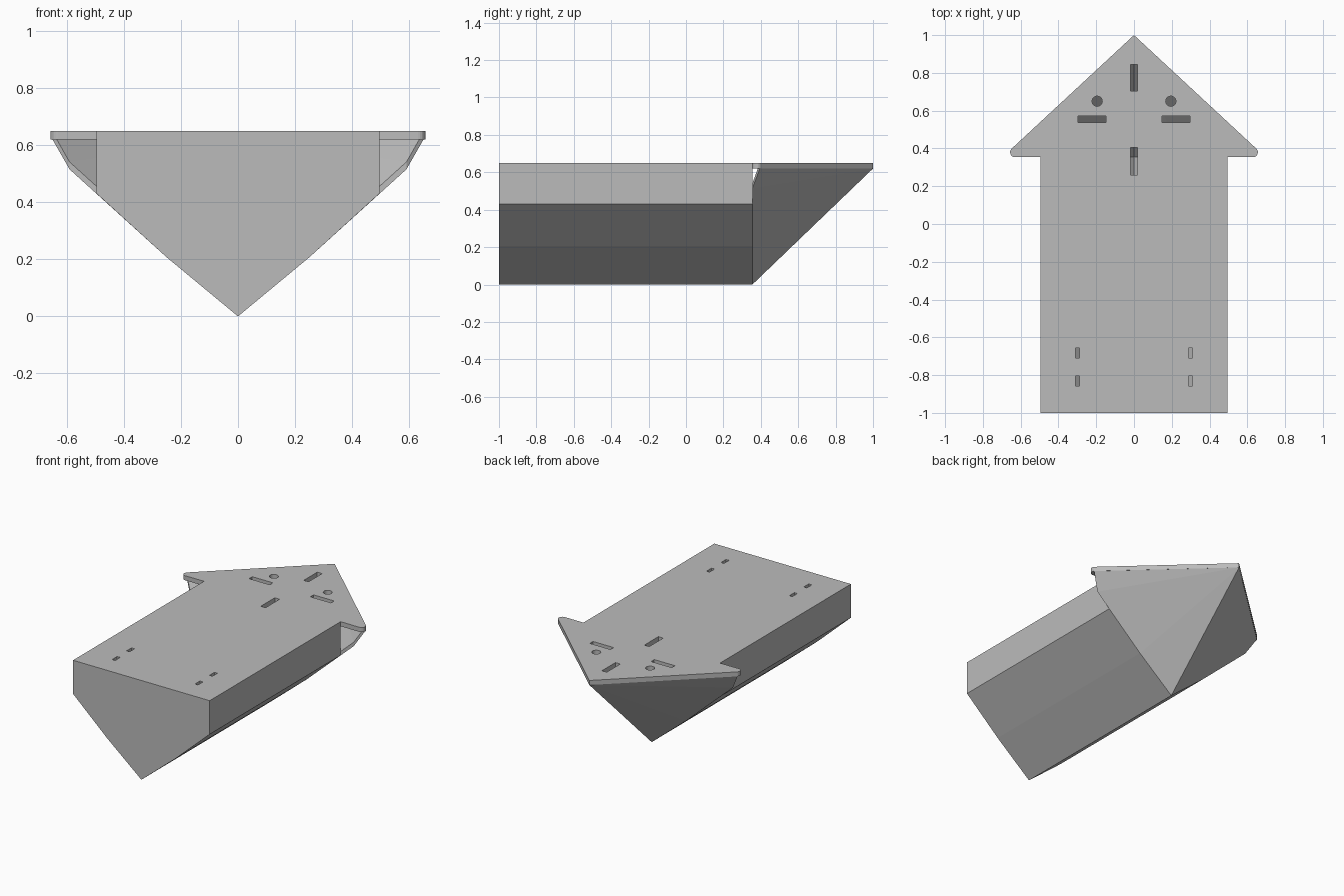
import bpy, bmesh, math

cube = bpy.data.objects.get("Cube")
if cube:
    bpy.data.objects.remove(cube, do_unlink=True)

grey = bpy.data.materials.new("plain grey")
grey.use_nodes = True
colour = (0.5, 0.5, 0.5, 1)
grey.diffuse_color = colour
grey.node_tree.nodes["Principled BSDF"].inputs["Base Color"].default_value = colour

TRANSOM, WALL, SHOULDER, DECK, TOP = -1.0, -0.975, 0.355, 0.62, 0.65


def finish(name, bm):
    bmesh.ops.recalc_face_normals(bm, faces=bm.faces)
    mesh = bpy.data.meshes.new(name)
    bm.to_mesh(mesh)
    bm.free()
    mesh.materials.append(grey)
    obj = bpy.data.objects.new(name, mesh)
    bpy.context.collection.objects.link(obj)
    return obj


def add_prism(bm, points, offset):
    """Extrude a flat outline along an offset into a closed solid."""
    a = [bm.verts.new(p) for p in points]
    b = [bm.verts.new([c + d for c, d in zip(p, offset)]) for p in points]
    bm.faces.new(a)
    bm.faces.new(b)
    n = len(a)
    for i in range(n):
        j = (i + 1) % n
        bm.faces.new((a[i], a[j], b[j], b[i]))


def mirrored(half):
    """Complete a half profile that starts on the centre line."""
    return [(-x, z) for x, z in reversed(half[1:])] + half


# Hollow V hull and its front wall
outer = mirrored([(0, 0), (0.25, 0.207), (0.495, 0.43), (0.495, DECK)])
inner = mirrored([(0, 0.026), (0.25, 0.233), (0.475, 0.44), (0.475, DECK)])

bm = bmesh.new()
ring = outer + inner[::-1]
add_prism(bm, [(x, WALL, z) for x, z in ring], (0, SHOULDER - WALL, 0))
finish("hull_shell", bm)

bm = bmesh.new()
add_prism(bm, [(x, TRANSOM, z) for x, z in outer], (0, WALL - TRANSOM, 0))
finish("hull_front_wall", bm)

# Hollow bow, fanned from the tip, open behind the shoulders
bow_outer = [(0, SHOULDER, 0), (0.25, SHOULDER, 0.207),
             (0.59, SHOULDER, 0.515), (0.65, 0.395, DECK), (0, 1, DECK)]
bow_inner = [(0, SHOULDER, 0.026), (0.25, SHOULDER, 0.233),
             (0.59, SHOULDER, 0.541), (0.635, 0.384, DECK), (0, 0.965, DECK)]
bm = bmesh.new()
for side in (-1, 1):
    skins = [[bm.verts.new((side * x, y, z)) for x, y, z in pts]
             for pts in (bow_outer, bow_inner)]
    for skin in skins:
        for i in range(3):
            bm.faces.new((skin[4], skin[i], skin[i + 1]))
    o, n = skins
    for i in range(4):
        bm.faces.new((o[i], o[i + 1], n[i + 1], n[i]))
bmesh.ops.remove_doubles(bm, verts=bm.verts, dist=0.0001)
finish("bow_shell", bm)

# Arrow shaped deck with rounded shoulders
half = [(0.495, TRANSOM), (0.495, SHOULDER)]
for i in range(9):
    a = math.radians(-90 + 137 * i / 8)
    half.append((0.63 + 0.026 * math.cos(a), 0.38 + 0.026 * math.sin(a)))
outline = half + [(0, 1)] + [(-x, y) for x, y in reversed(half)]
bm = bmesh.new()
add_prism(bm, [(x, y, DECK) for x, y in outline], (0, 0, TOP - DECK))
deck = finish("deck", bm)

# Cutter for the slots and round holes
bm = bmesh.new()
slots = [(0, 0.775, 0.035, 0.14), (0, 0.333, 0.035, 0.145)]
for s in (-1, 1):
    slots += [(s * 0.222, 0.555, 0.15, 0.033),
              (s * 0.3, -0.683, 0.022, 0.052),
              (s * 0.3, -0.832, 0.022, 0.052)]
    circle = [(s * 0.195 + 0.027 * math.cos(math.tau * i / 24),
               0.65 + 0.027 * math.sin(math.tau * i / 24), DECK - 0.02)
              for i in range(24)]
    add_prism(bm, circle, (0, 0, 0.07))
for x, y, w, d in slots:
    corners = [(x + i * w / 2, y + j * d / 2, DECK - 0.02)
               for i, j in ((-1, -1), (1, -1), (1, 1), (-1, 1))]
    add_prism(bm, corners, (0, 0, 0.07))
cutter = finish("deck_hole_cutter", bm)

cut = deck.modifiers.new("holes", "BOOLEAN")
cut.operation = "DIFFERENCE"
cut.solver = "EXACT"
cut.object = cutter
cutter.hide_render = True
cutter.hide_viewport = True
cutter.display_type = "WIRE"
